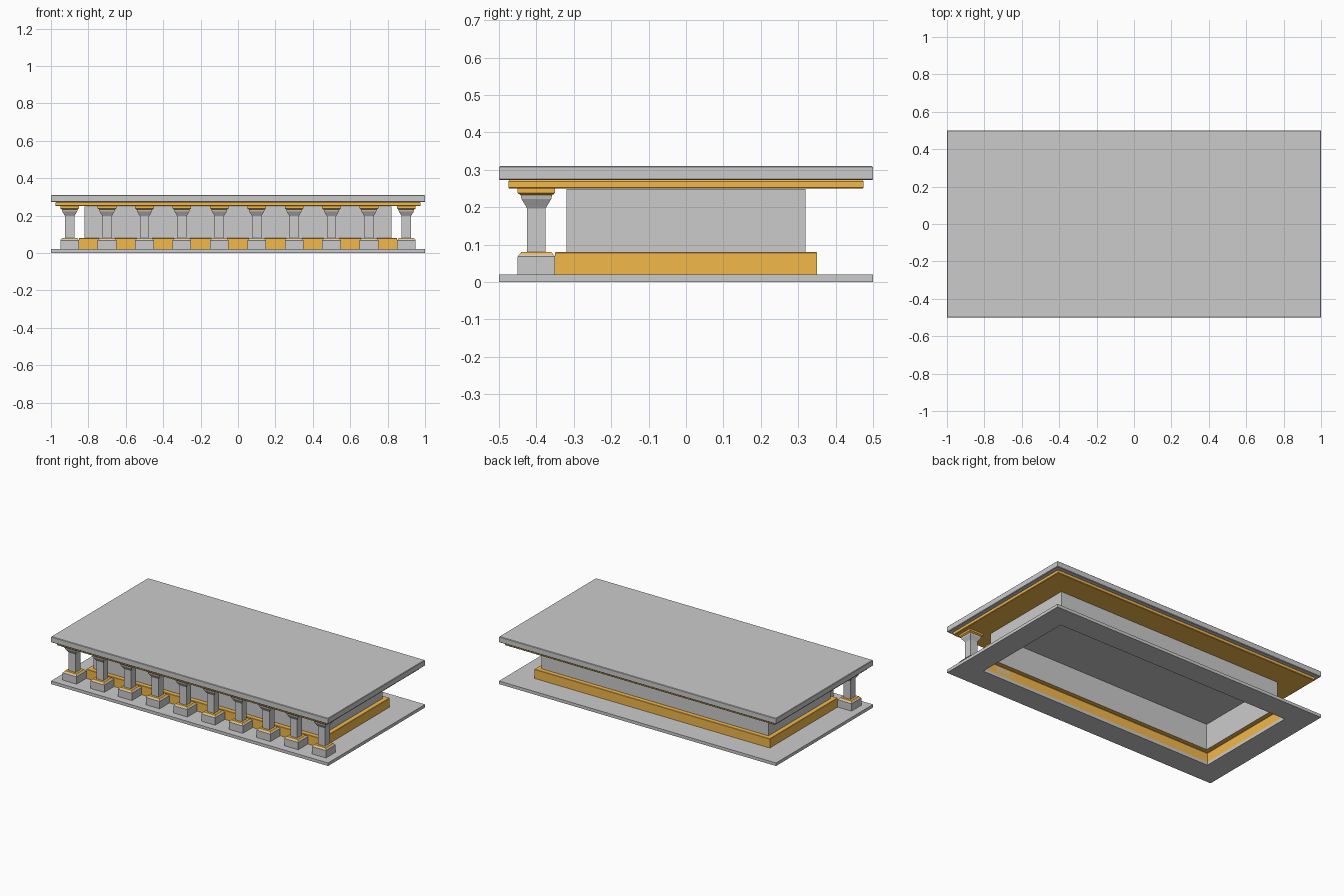
import bpy

if "Cube" in bpy.data.objects:
    bpy.data.objects.remove(bpy.data.objects["Cube"])

gold = bpy.data.materials.new("gold")
gold.diffuse_color = (0.9, 0.48, 0.07, 1)
gold.use_nodes = True
gold.node_tree.nodes["Principled BSDF"].inputs["Base Color"].default_value = gold.diffuse_color
stone = bpy.data.materials.new("stone")
stone.diffuse_color = (0.8, 0.8, 0.8, 1)
stone.use_nodes = True
stone.node_tree.nodes["Principled BSDF"].inputs["Base Color"].default_value = stone.diffuse_color


def loft(name, rings, bottom=True, top=True, mats=(), gold_from=None, loc=(0, 0, 0)):
    """Stack rectangles (half x, half y, z); bands from index gold_from use slot 1."""
    verts, faces, slots = [], [], []
    for hx, hy, z in rings:
        verts += [(-hx, -hy, z), (hx, -hy, z), (hx, hy, z), (-hx, hy, z)]
    for r in range(len(rings) - 1):
        for i in range(4):
            j = (i + 1) % 4
            a, b = r * 4, r * 4 + 4
            faces.append((a + i, a + j, b + j, b + i))
            slots.append(int(gold_from is not None and r >= gold_from))
    if bottom:
        faces.append((3, 2, 1, 0))
        slots.append(0)
    if top:
        n = len(verts) - 4
        faces.append((n, n + 1, n + 2, n + 3))
        slots.append(int(gold_from is not None))
    mesh = bpy.data.meshes.new(name)
    mesh.from_pydata(verts, [], faces)
    for m in mats:
        mesh.materials.append(m)
    for p, s in zip(mesh.polygons, slots):
        p.material_index = s
    mesh.update()
    ob = bpy.data.objects.new(name, mesh)
    ob.location = loc
    bpy.context.collection.objects.link(ob)
    return ob


def slab(name, hx, hy, z0, z1, bev=0.003, mats=()):
    """Solid plate with softened top and bottom rims."""
    return loft(name, [(hx - bev, hy - bev, z0), (hx, hy, z0 + bev),
                       (hx, hy, z1 - bev), (hx - bev, hy - bev, z1)], mats=mats)


def square(profile):
    return [(r, r, z) for r, z in profile]


# Floor plate with an opening under the hall
loft("floor_plate", [(0.85, 0.35, 0.02), (0.85, 0.35, 0), (1, 0.5, 0),
                     (1, 0.5, 0.02), (0.85, 0.35, 0.02)], bottom=False, top=False)

# Hollow hall: gold plinth with a ledge, grey walls closed above
loft("plinth", [(0.85, 0.35, 0.02), (0.85, 0.35, 0.078), (0.848, 0.348, 0.08),
                (0.82, 0.32, 0.08)], bottom=False, top=False, mats=[gold])
loft("hall_walls", [(0.82, 0.32, 0.08), (0.82, 0.32, 0.249)], bottom=False)

# Roof
slab("roof_trim", 0.975, 0.475, 0.25, 0.272, mats=[gold])
slab("roof", 1, 0.5, 0.272, 0.31)

# Row of front columns
base = square([(0.05, 0.02), (0.05, 0.068), (0.045, 0.074), (0.04, 0.08)])
shaft = square([(0.025, 0.08), (0.025, 0.197), (0.029, 0.204), (0.04, 0.222), (0.042, 0.232)])
cap = square([(0.042, 0.232), (0.05, 0.238), (0.05, 0.25)])
for i in range(10):
    at = (-0.9 + 0.2 * i, -0.4, 0)
    loft(f"column_base_{i}", base, mats=[stone, gold], gold_from=2, loc=at)
    loft(f"column_shaft_{i}", shaft, bottom=False, top=False, loc=at)
    loft(f"column_cap_{i}", cap, mats=[gold], loc=at)
